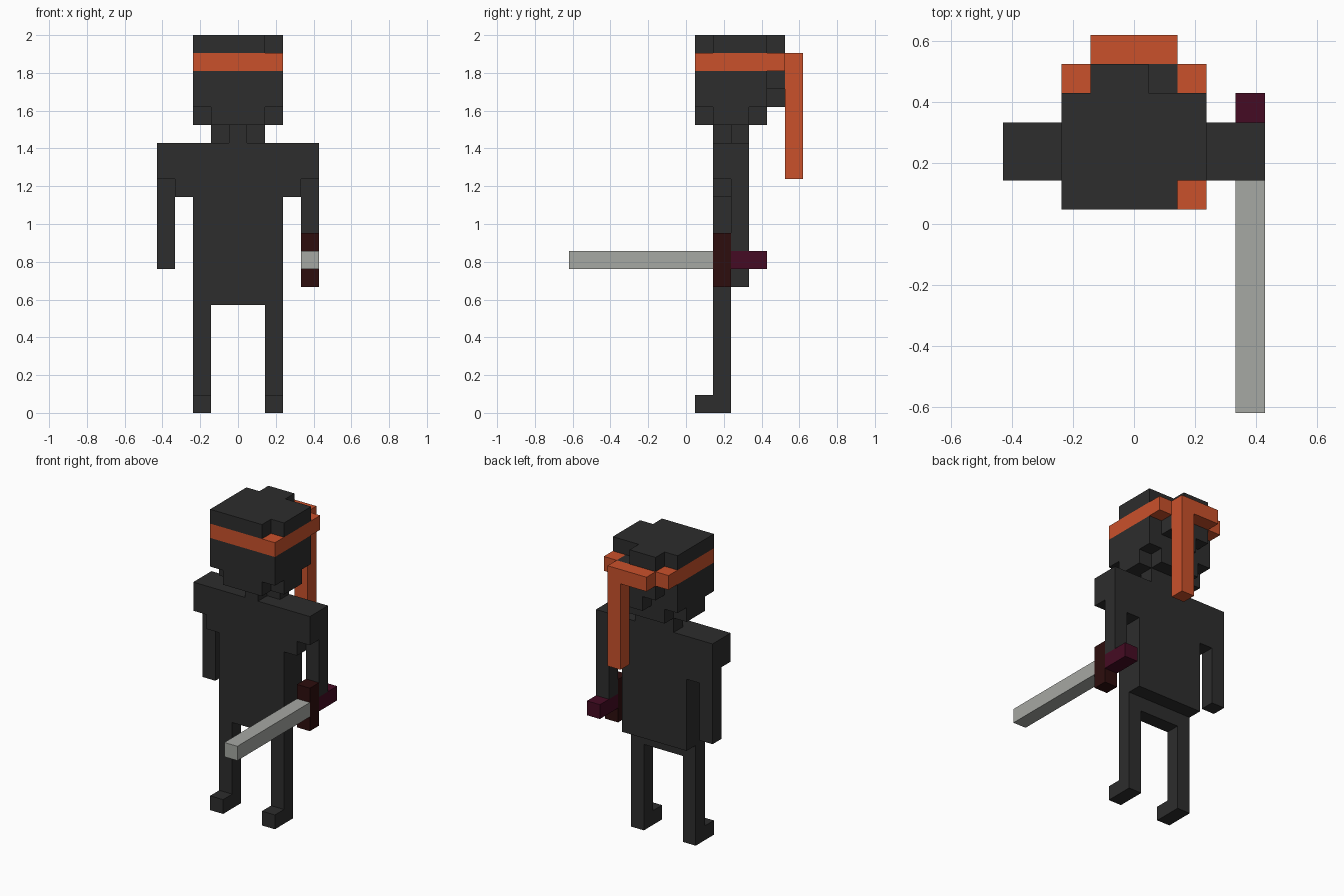
import bpy, bmesh
from mathutils import Vector

if "Cube" in bpy.data.objects:
    bpy.data.objects.remove(bpy.data.objects["Cube"])

U = 2 / 21  # one block; the figure is 21 blocks tall


def material(name, rgb):
    m = bpy.data.materials.new(name)
    lin = [((c / 255 + 0.055) / 1.055) ** 2.4 if c > 10 else c / 255 / 12.92 for c in rgb]
    m.diffuse_color = (*lin, 1)
    m.use_nodes = True
    m.node_tree.nodes["Principled BSDF"].inputs["Base Color"].default_value = m.diffuse_color
    return m


BLACK = material("charcoal_cloth", (45, 45, 45))
ORANGE = material("orange_cloth", (202, 81, 43))
STEEL = material("steel_grey", (166, 168, 163))
BROWN = material("dark_brown", (45, 13, 13))
PLUM = material("dark_plum", (69, 11, 35))

SIDES = [Vector(s) for s in ((1, 0, 0), (-1, 0, 0), (0, 1, 0), (0, -1, 0), (0, 0, 1), (0, 0, -1))]


def blocks(name, mat, *boxes):
    """Join boxes of cells (x0, x1, y0, y1, z0, z1, inclusive) into one clean shell."""
    cells = {(x, y, z) for a, b, c, d, e, f in boxes
             for x in range(a, b + 1) for y in range(c, d + 1) for z in range(e, f + 1)}
    bm = bmesh.new()
    for cell in sorted(cells):
        centre = Vector(cell) + Vector((0, 0, 0.5))
        for n in SIDES:
            if tuple(int(v) for v in Vector(cell) + n) in cells:
                continue
            s = Vector((n.y, n.z, n.x))
            t = n.cross(s)
            bm.faces.new([bm.verts.new((centre + (n + s * i + t * j) / 2) * U)
                          for i, j in ((-1, -1), (1, -1), (1, 1), (-1, 1))])
    bmesh.ops.remove_doubles(bm, verts=bm.verts, dist=0.001)
    bmesh.ops.dissolve_limit(bm, angle_limit=0.01, verts=bm.verts, edges=bm.edges)
    me = bpy.data.meshes.new(name)
    bm.to_mesh(me)
    bm.free()
    me.materials.append(mat)
    ob = bpy.data.objects.new(name, me)
    bpy.context.collection.objects.link(ob)
    return ob


# Legs with feet pointing forward
for side, x in (("left", -2), ("right", 2)):
    blocks(side + "_leg", BLACK, (x, x, 2, 2, 0, 5), (x, x, 1, 2, 0, 0))

# Torso with stepped hem, shoulders and neck
blocks("torso", BLACK, (-2, 2, 2, 2, 6, 14), (-2, 2, 3, 3, 7, 14),
       (-3, 3, 2, 3, 12, 14), (-4, 4, 2, 3, 13, 14))
blocks("neck", BLACK, (0, 0, 2, 2, 15, 15), (-1, 1, 3, 3, 15, 15))

# Arms
blocks("left_arm", BLACK, (-4, -4, 3, 3, 8, 12))
blocks("right_arm", BLACK, (4, 4, 3, 3, 9, 12))

# Head: chin and face below the band, crown above it
blocks("head", BLACK, (-2, 2, 2, 3, 16, 16), (-1, 1, 1, 4, 16, 16),
       (-2, 2, 1, 4, 17, 18), (0, 0, 5, 5, 17, 17), (-1, 1, 5, 5, 18, 18),
       (-1, 1, 2, 5, 19, 19))
blocks("crown", BLACK, (-2, 1, 1, 4, 20, 20), (2, 2, 2, 4, 20, 20), (-1, 0, 5, 5, 20, 20))

# Headband with knot and hanging tail
blocks("headband", ORANGE, (-2, 2, 1, 1, 19, 19), (-2, -2, 1, 5, 19, 19),
       (2, 2, 1, 5, 19, 19), (-1, 1, 6, 6, 19, 19))
blocks("headband_tail", ORANGE, (1, 1, 6, 6, 13, 18))

# Sword held forward
blocks("sword_handle", PLUM, (4, 4, 3, 4, 8, 8))
blocks("sword_guard", BROWN, (4, 4, 2, 2, 7, 9))
blocks("sword_blade", STEEL, (4, 4, -6, 1, 8, 8))
